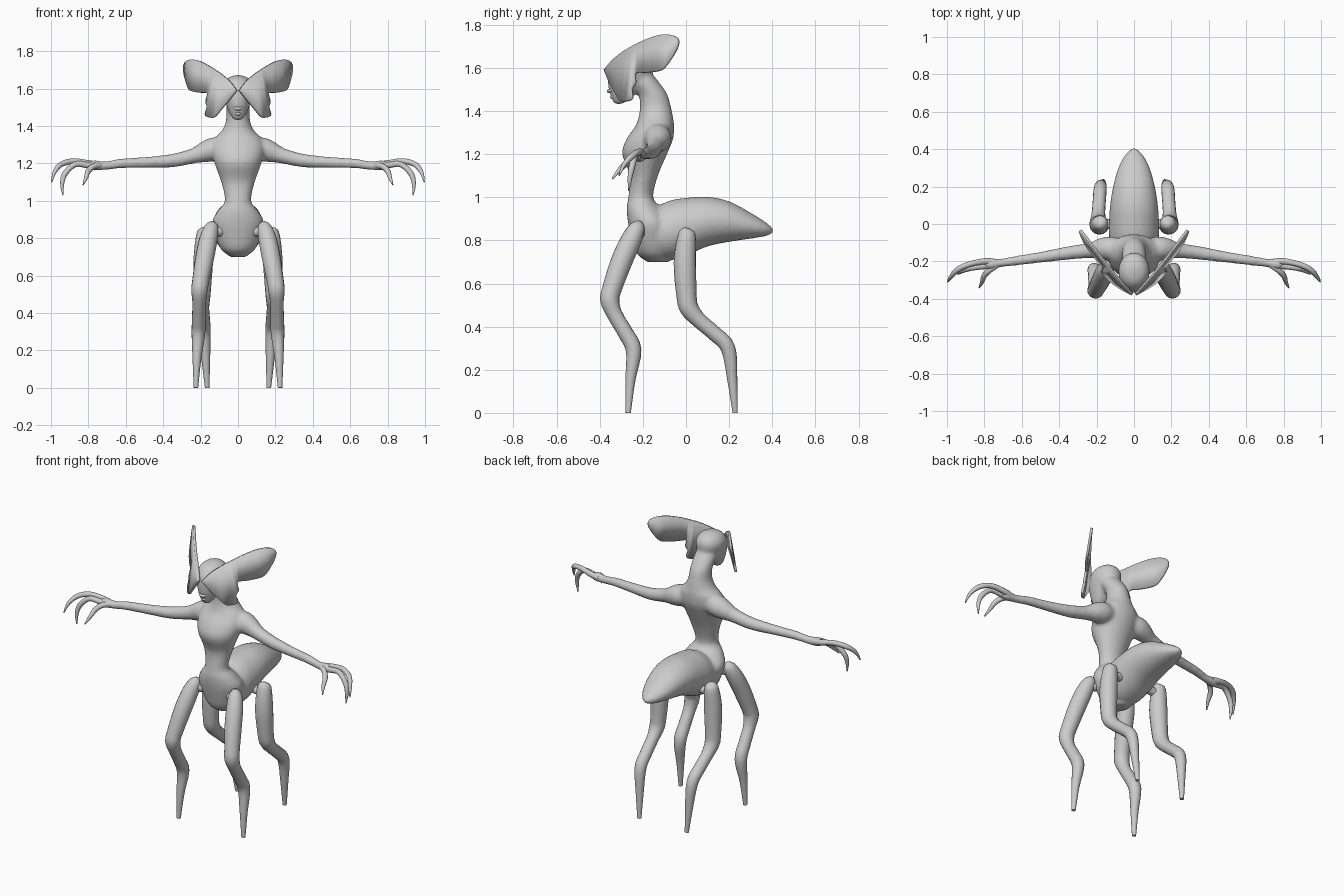
import bpy, bmesh, math
from mathutils import Vector

grey = bpy.data.materials.new("plain grey")
grey.diffuse_color = (0.6, 0.6, 0.6, 1)


def spline(points, steps):
    """Catmull-Rom resampling of tuples of any length."""
    out = []
    n = len(points)
    for i in range(n - 1):
        p0, p1, p2, p3 = (Vector(points[min(max(i + k, 0), n - 1)]) for k in (-1, 0, 1, 2))
        for s in range(steps):
            t = s / steps
            out.append(0.5 * (2 * p1 + (p2 - p0) * t + (2 * p0 - 5 * p1 + 4 * p2 - p3) * t * t
                              + (3 * p1 - p0 - 3 * p2 + p3) * t ** 3))
    out.append(Vector(points[-1]))
    return out


def loft(bm, rows, sides=16, axis=None, steps=4):
    """Closed tube through rows of x, y, z, width radius, depth radius."""
    pts = spline(rows, steps)
    rings = []
    u = None
    for i, p in enumerate(pts):
        c = Vector(p[:3])
        t = axis or (Vector(pts[min(i + 1, len(pts) - 1)][:3])
                     - Vector(pts[max(i - 1, 0)][:3])).normalized()
        if u is None:
            u = Vector((1, 0, 0)) if abs(t.x) < 0.8 else Vector((0, 1, 0))
        u = (u - t * u.dot(t)).normalized()
        v = t.cross(u)
        ring = []
        for k in range(sides):
            a = 2 * math.pi * k / sides
            ring.append(bm.verts.new(c + u * (math.cos(a) * max(p[3], 0.002))
                                     + v * (math.sin(a) * max(p[4], 0.002))))
        rings.append(ring)
    for a, b in zip(rings, rings[1:]):
        for k in range(sides):
            j = (k + 1) % sides
            bm.faces.new((a[k], a[j], b[j], b[k]))
    bm.faces.new(rings[0][::-1])
    bm.faces.new(rings[-1])


def limb(bm, rows, **kw):
    """Round tube through rows of x, y, z, radius."""
    loft(bm, [r + (r[3],) for r in rows], **kw)


def finish(name, bm, mirror=True, sharp=45):
    bmesh.ops.recalc_face_normals(bm, faces=bm.faces)
    me = bpy.data.meshes.new(name)
    bm.to_mesh(me)
    bm.free()
    ob = bpy.data.objects.new(name, me)
    bpy.context.collection.objects.link(ob)
    me.materials.append(grey)
    bpy.ops.object.select_all(action='DESELECT')
    ob.select_set(True)
    bpy.context.view_layer.objects.active = ob
    bpy.ops.object.shade_smooth_by_angle(angle=math.radians(sharp))
    if mirror:
        m = ob.modifiers.new("Mirror", 'MIRROR')
        m.use_mirror_merge = False
    return ob


UP, BACK = Vector((0, 0, 1)), Vector((0, 1, 0))

# Body: torso, head, abdomen and arms blended into one skin
bm = bmesh.new()
torso = [(.70, -.13, .04, .05), (.74, -.15, .09, .08), (.82, -.16, .125, .095),
         (.89, -.17, .138, .10), (.95, -.195, .105, .08), (1.0, -.21, .07, .058),
         (1.1, -.195, .09, .065), (1.2, -.192, .125, .104), (1.27, -.168, .142, .108),
         (1.33, -.145, .13, .09), (1.37, -.14, .09, .08), (1.42, -.142, .066, .072),
         (1.48, -.155, .062, .067), (1.54, -.2, .064, .07), (1.6, -.24, .05, .06)]
head = [(1.432, -.315, .02, .02), (1.46, -.30, .042, .045), (1.51, -.28, .062, .08),
        (1.57, -.26, .08, .102), (1.62, -.25, .081, .096), (1.657, -.245, .055, .065),
        (1.672, -.24, .015, .015)]
for rows in (torso, head):
    loft(bm, [(0, y, z, rx, ry) for z, y, rx, ry in rows], sides=32, axis=UP)
abdomen = [(-.22, .82, .06, .06), (-.16, .83, .11, .11), (-.08, .845, .132, .138),
           (0, .863, .134, .134), (.1, .887, .128, .115), (.2, .887, .112, .094),
           (.3, .868, .084, .06), (.37, .852, .048, .032), (.405, .845, .012, .01)]
loft(bm, [(0, y, z, rx, rz) for y, z, rx, rz in abdomen], sides=32, axis=BACK)
arm = [(.06, -.13, 1.285, .05), (.13, -.13, 1.275, .064), (.18, -.133, 1.26, .056),
       (.24, -.142, 1.24, .041), (.35, -.155, 1.215, .036), (.5, -.178, 1.205, .029),
       (.62, -.195, 1.2, .026), (.71, -.208, 1.188, .023), (.77, -.215, 1.19, .028),
       (.80, -.218, 1.192, .015)]
for s in (1, -1):
    limb(bm, [(s * x, y, z, r) for x, y, z, r in arm])
body = finish("body", bm, mirror=False, sharp=180)
rm = body.modifiers.new("Blend", 'REMESH')
rm.mode = 'VOXEL'
rm.voxel_size = 0.01
rm.use_smooth_shade = True
sm = body.modifiers.new("Soften", 'SMOOTH')
sm.factor = 0.5
sm.iterations = 6

# Hands: two long curved claws and a thumb on each
fingers = {
    "outer_finger": [(.75, -.205, 1.19, .02), (.80, -.2, 1.2, .017), (.88, -.215, 1.212, .015),
                     (.945, -.245, 1.195, .015), (.98, -.285, 1.155, .011), (.996, -.31, 1.10, .003)],
    "inner_finger": [(.75, -.22, 1.185, .02), (.80, -.225, 1.19, .017), (.87, -.235, 1.195, .015),
                     (.925, -.25, 1.145, .015), (.94, -.26, 1.09, .011), (.936, -.265, 1.03, .003)],
    "thumb": [(.73, -.215, 1.19, .018), (.77, -.245, 1.185, .016), (.80, -.275, 1.16, .015),
              (.812, -.31, 1.125, .011), (.828, -.342, 1.085, .003)],
}
for name, rows in fingers.items():
    bm = bmesh.new()
    limb(bm, rows, sides=12)
    finish(name, bm)

# Legs: jointed shell legs on short hip pegs
legs = {
    "front_leg": [(.135, -.215, .888, .012), (.14, -.225, .862, .036), (.157, -.255, .80, .048),
                  (.177, -.3, .7, .05), (.2, -.345, .57, .045), (.206, -.353, .52, .044),
                  (.208, -.33, .455, .036), (.21, -.28, .37, .036), (.212, -.243, .29, .036),
                  (.22, -.258, .15, .023), (.225, -.268, 0, .012)],
    "rear_leg": [(.18, .01, .857, .012), (.18, .005, .83, .04), (.185, -.005, .7, .052),
                 (.19, .002, .55, .047), (.192, .015, .485, .044), (.19, .06, .43, .036),
                 (.185, .13, .37, .035), (.18, .195, .3, .034), (.172, .215, .15, .023),
                 (.165, .228, 0, .012)],
    "front_hip_peg": [(.04, -.19, .84, .028), (.155, -.235, .832, .027)],
    "rear_hip_peg": [(.06, 0, .81, .026), (.19, 0, .79, .026)],
}
for name, rows in legs.items():
    bm = bmesh.new()
    limb(bm, rows)
    finish(name, bm)

# Face wings: bowed two-lobed plates sweeping back from the face
outline = [(.008, 1.59), (.05, 1.645), (.12, 1.70), (.2, 1.745), (.25, 1.754), (.283, 1.735),
           (.288, 1.69), (.27, 1.62), (.25, 1.588), (.2, 1.578), (.162, 1.575), (.17, 1.53),
           (.163, 1.50), (.172, 1.455), (.13, 1.447), (.09, 1.49), (.04, 1.55), (.008, 1.59)]
bm = bmesh.new()
edge = spline(outline, 4)[:-1]
bm.faces.new([bm.verts.new((x, -.38 + .75 * x + 1.2 * x * x + .25 * (z - 1.6), z)) for x, z in edge])
bmesh.ops.triangulate(bm, faces=bm.faces[:])
wing = finish("face_wing", bm)
so = wing.modifiers.new("Thickness", 'SOLIDIFY')
so.thickness = 0.014
so.offset = 0
wing.modifiers.move(1, 0)

# Mouth: curved upper and lower lips
for name, z, w, y in (("upper_lip", 1.492, .045, -.358), ("lower_lip", 1.465, .035, -.343)):
    bm = bmesh.new()
    limb(bm, [(w * t, y + .045 * t * t, z + .018 * t * t, .009 - .005 * abs(t))
              for t in (-1, -.5, 0, .5, 1)], sides=10)
    finish(name, bm, mirror=False)
